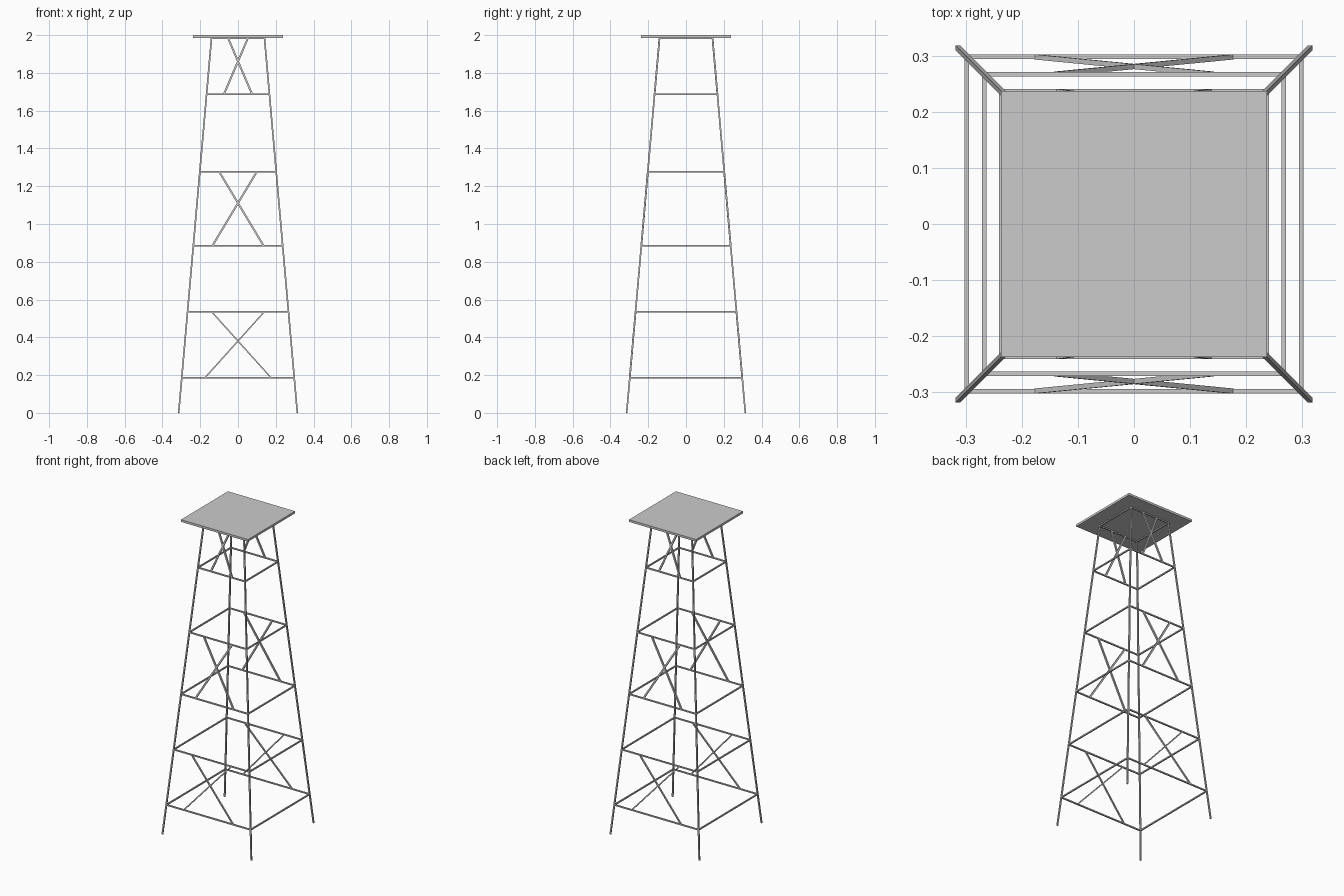
import bpy
from mathutils import Matrix, Vector

if "Cube" in bpy.data.objects:
    bpy.data.objects.remove(bpy.data.objects["Cube"])

BASE, TOP, HEIGHT = 0.314, 0.14, 1.988


def half(z):
    """Half width of the tapering tower at height z."""
    return BASE + (TOP - BASE) * z / HEIGHT


def box(name, matrix, size):
    bpy.ops.mesh.primitive_cube_add(size=1)
    ob = bpy.context.object
    ob.name = name
    ob.data.transform(matrix @ Matrix.Diagonal((*size, 1)))
    return ob


def bar(name, a, b, width, depth, facing):
    """Square bar from a to b; depth is measured along the facing direction."""
    a, b = Vector(a), Vector(b)
    z = (b - a).normalized()
    x = Vector(facing).cross(z).normalized()
    y = z.cross(x)
    m = Matrix((x, y, z)).transposed().to_4x4()
    m.translation = (a + b) / 2
    return box(name, m, (width, depth, (b - a).length))


# Platform on top
box("platform", Matrix.Translation((0, 0, 1.993)), (0.474, 0.474, 0.014))

# Four leaning corner legs
for sx in (-1, 1):
    for sy in (-1, 1):
        bar("leg", (sx * BASE, sy * BASE, 0.0005), (sx * TOP, sy * TOP, HEIGHT),
            0.0085, 0.0085, (0, 1, 0))

# Horizontal frames
levels = (0.186, 0.536, 0.886, 1.277, 1.686, 1.983)
for z in levels:
    h = half(z)
    for s in (-1, 1):
        bar("cross_rail", (-h - 0.004, s * h, z), (h + 0.004, s * h, z), 0.008, 0.008, (0, 1, 0))
        bar("side_rail", (s * h, -h, z), (s * h, h, z), 0.008, 0.008, (1, 0, 0))

# X braces on the front and back: lower z, upper z, lower x, upper x, width
braces = ((0.186, 0.536, 0.175, 0.14, 0.007),
          (0.886, 1.277, 0.135, 0.10, 0.01),
          (1.686, 1.983, 0.075, 0.052, 0.01))
for z0, z1, x0, x1, w in braces:
    for sy in (-1, 1):
        for sx in (-1, 1):
            bar("brace", (sx * x0, sy * half(z0), z0), (-sx * x1, sy * half(z1), z1),
                w, 0.009, (0, 1, 0))
